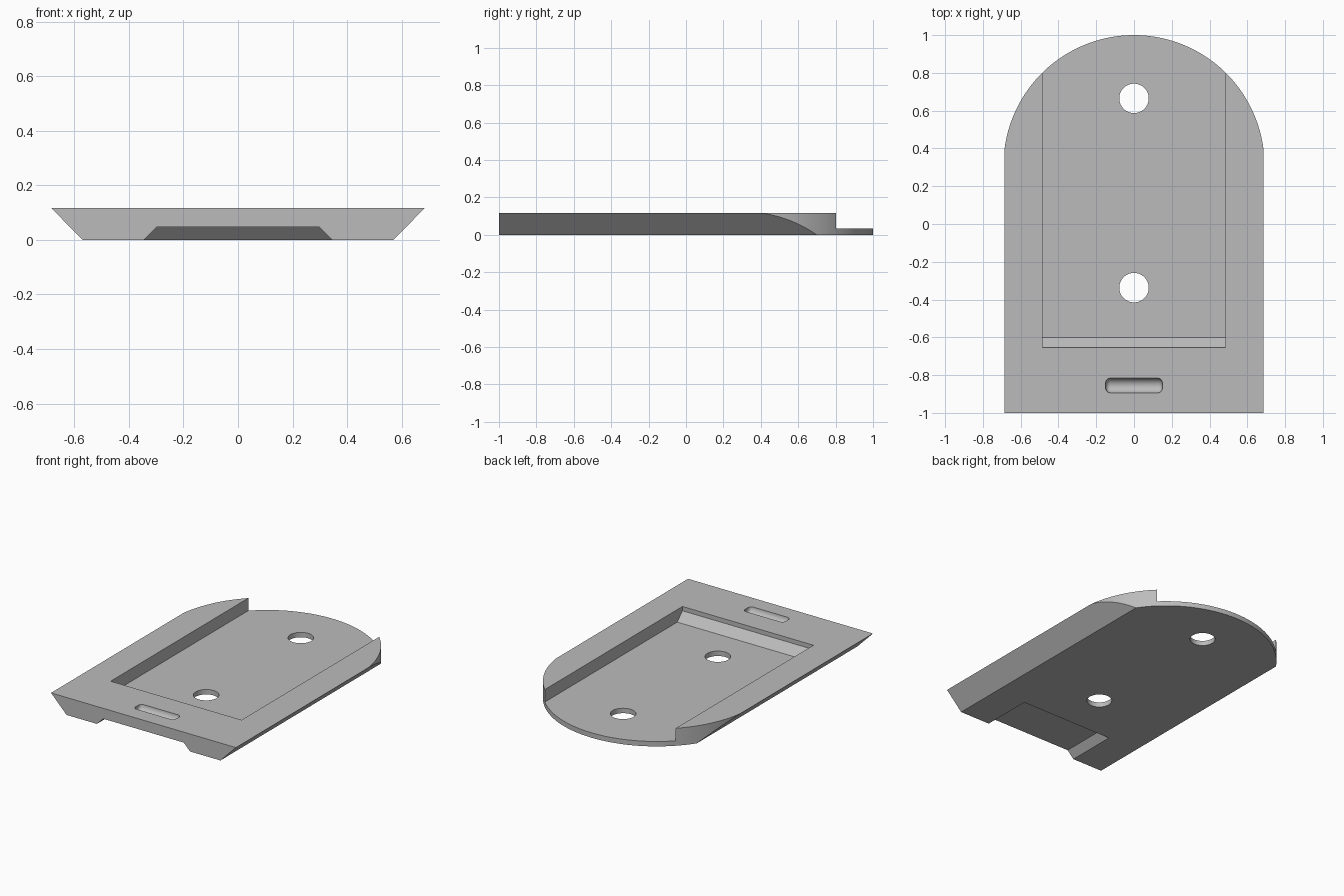
import bpy, bmesh, math
from mathutils import Matrix, Vector

if "Cube" in bpy.data.objects:
    bpy.data.objects.remove(bpy.data.objects["Cube"], do_unlink=True)

HEIGHT, FLOOR = 0.117, 0.033
ARC_R = 0.691
ARC_Y = 1 - ARC_R

grey = bpy.data.materials.new("light_grey")
grey.use_nodes = True
colour = (0.5, 0.5, 0.5, 1)
grey.diffuse_color = colour
grey.node_tree.nodes["Principled BSDF"].inputs["Base Color"].default_value = colour


def make_object(name, bm):
    bmesh.ops.recalc_face_normals(bm, faces=bm.faces)
    mesh = bpy.data.meshes.new(name)
    bm.to_mesh(mesh)
    bm.free()
    mesh.materials.append(grey)
    obj = bpy.data.objects.new(name, mesh)
    bpy.context.collection.objects.link(obj)
    return obj


def prism(name, points, sweep):
    """Extrude a flat outline of 3D points along a vector."""
    bm = bmesh.new()
    face = bm.faces.new([bm.verts.new(p) for p in points])
    result = bmesh.ops.extrude_face_region(bm, geom=[face])
    verts = [v for v in result["geom"] if isinstance(v, bmesh.types.BMVert)]
    bmesh.ops.translate(bm, verts=verts, vec=Vector(sweep))
    if not face.is_valid or not any(e.is_boundary for e in bm.edges):
        return make_object(name, bm)
    bmesh.ops.holes_fill(bm, edges=[e for e in bm.edges if e.is_boundary])
    return make_object(name, bm)


def cut(target, cutter, operation="DIFFERENCE"):
    mod = target.modifiers.new(cutter.name, "BOOLEAN")
    mod.operation, mod.object, mod.solver = operation, cutter, "EXACT"
    cutter.hide_render = True
    bpy.context.view_layer.objects.active = target
    bpy.ops.object.modifier_apply(modifier=mod.name)
    bpy.data.objects.remove(cutter, do_unlink=True)


# Plate with undercut sides
section = [(-0.57, 0), (0.57, 0), (0.685, HEIGHT), (-0.685, HEIGHT)]
plate = prism("mounting_plate", [(x, -1, z) for x, z in section], (0, 2.2, 0))

# Rounded back end
steps = 96
outline = [(ARC_R * math.cos(math.pi * i / steps),
            ARC_Y + ARC_R * math.sin(math.pi * i / steps), -0.1)
           for i in range(steps + 1)]
outline += [(-ARC_R, -1.2, -0.1), (ARC_R, -1.2, -0.1)]
cut(plate, prism("plan_outline", outline, (0, 0, 0.4)), "INTERSECT")

# Open pocket with a ramp at its front wall
pocket = [(-0.6, FLOOR), (1.2, FLOOR), (1.2, 0.3), (-0.655, 0.3), (-0.655, 0.088)]
cut(plate, prism("pocket", [(-0.485, y, z) for y, z in pocket], (0.97, 0, 0)))

# Bevelled notch under the front edge
bm = bmesh.new()
levels = [(0.355, -0.645, -0.01), (0.298, -0.702, 0.047)]
rings = [[bm.verts.new(p) for p in
          [(-w, -1.1, z), (w, -1.1, z), (w, y, z), (-w, y, z)]]
         for w, y, z in levels]
for ring in rings:
    bm.faces.new(ring)
for i in range(4):
    j = (i + 1) % 4
    bm.faces.new([rings[0][i], rings[0][j], rings[1][j], rings[1][i]])
cut(plate, make_object("front_notch", bm))

# Two screw holes
for y in (0.665, -0.337):
    bm = bmesh.new()
    bmesh.ops.create_cone(bm, cap_ends=True, segments=64, radius1=0.078, radius2=0.078,
                          depth=0.5, matrix=Matrix.Translation((0, y, 0)))
    cut(plate, make_object("screw_hole", bm))

# Shallow rounded latch groove, a lying cylinder with rounded ends
bm = bmesh.new()
bmesh.ops.create_cone(bm, cap_ends=True, segments=48, radius1=0.039, radius2=0.039, depth=0.3)
rims = [e for e in bm.edges if abs(e.verts[0].co.z - e.verts[1].co.z) < 0.01]
bmesh.ops.bevel(bm, geom=rims, offset=0.025, segments=6, profile=0.5, affect="EDGES")
bm.transform(Matrix.Translation((0, -0.855, HEIGHT)) @ Matrix.Rotation(math.pi / 2, 4, "Y"))
cut(plate, make_object("latch_groove", bm))

# Smooth curves, sharp corners
bpy.ops.object.select_all(action="DESELECT")
plate.select_set(True)
bpy.context.view_layer.objects.active = plate
bpy.ops.object.shade_smooth_by_angle(angle=math.radians(25))
